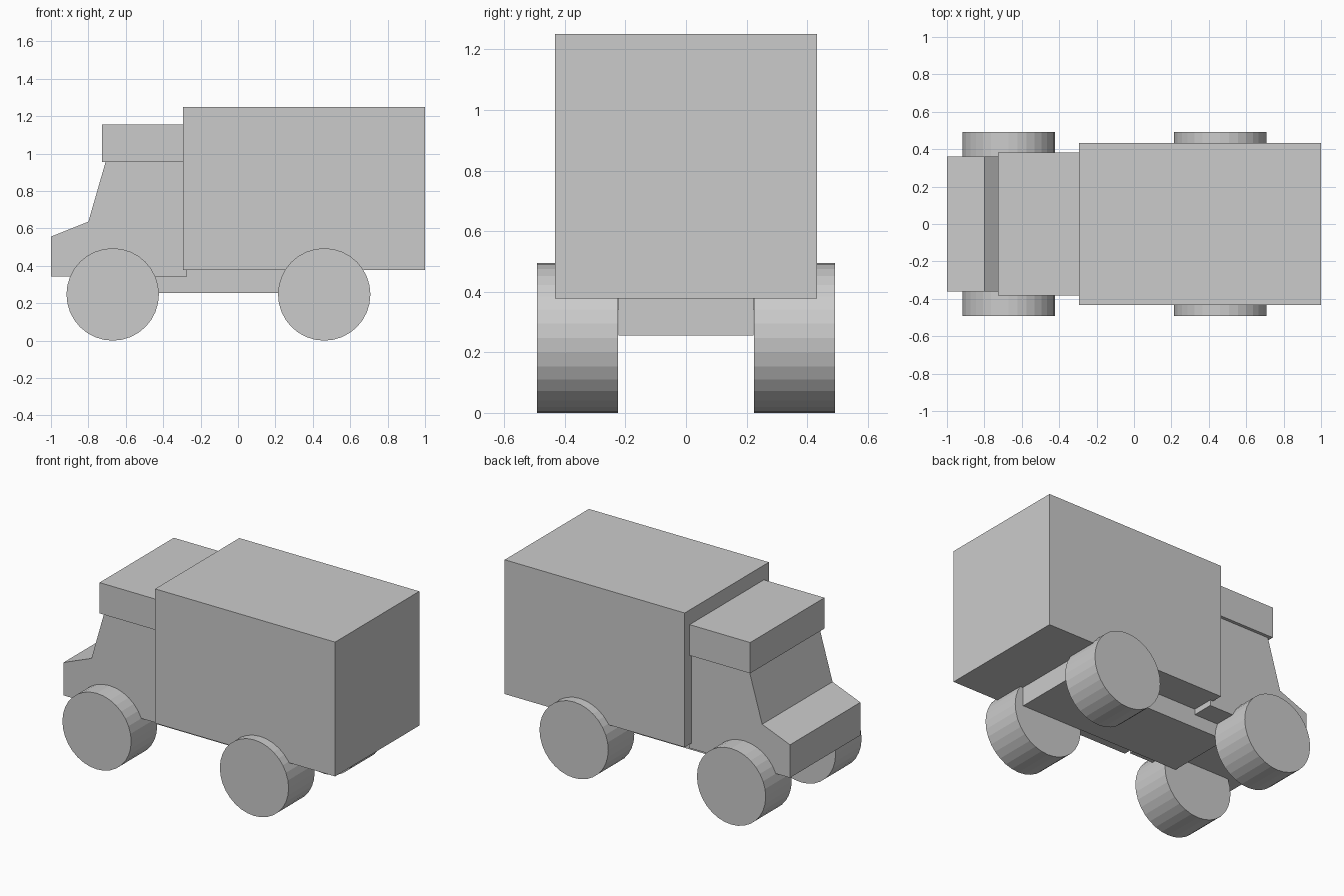
import bpy, bmesh, math

if "Cube" in bpy.data.objects:
    bpy.data.objects.remove(bpy.data.objects["Cube"])


def finish(name, bm):
    bmesh.ops.recalc_face_normals(bm, faces=bm.faces)
    mesh = bpy.data.meshes.new(name)
    bm.to_mesh(mesh)
    bm.free()
    obj = bpy.data.objects.new(name, mesh)
    bpy.context.collection.objects.link(obj)
    return obj


def extrude_profile(name, points, half_width):
    """Side profile in x/z, extruded symmetrically along y."""
    bm = bmesh.new()
    face = bm.faces.new([bm.verts.new((x, -half_width, z)) for x, z in points])
    new = bmesh.ops.extrude_face_region(bm, geom=[face], use_keep_orig=True)["geom"]
    verts = [v for v in new if isinstance(v, bmesh.types.BMVert)]
    bmesh.ops.translate(bm, verts=verts, vec=(0, 2 * half_width, 0))
    return finish(name, bm)


def block(name, x0, x1, z0, z1, half_width):
    return extrude_profile(name, [(x0, z0), (x1, z0), (x1, z1), (x0, z1)], half_width)


def wheel(name, x, y):
    bpy.ops.mesh.primitive_cylinder_add(vertices=32, radius=WHEEL_R, depth=WHEEL_W,
                                        location=(x, y, WHEEL_R),
                                        rotation=(math.pi / 2, 0, 0))
    bpy.context.object.name = name


WHEEL_R, WHEEL_W = 0.247, 0.267

# Cargo box and chassis
block("cargo_box", -0.293, 1.0, 0.378, 1.25, 0.432)
block("chassis", -0.50, 0.65, 0.255, 0.39, 0.222)

# Cab with sloped bonnet and windscreen, plus overhanging roof
extrude_profile("cab", [(-1.0, 0.342), (-0.273, 0.342), (-0.273, 0.955),
                        (-0.708, 0.955), (-0.80, 0.636), (-1.0, 0.556)], 0.361)
block("cab_roof", -0.728, -0.273, 0.955, 1.155, 0.381)

# Four wheels
for axle, x in (("front", -0.67), ("rear", 0.461)):
    for side, s in (("left", 1), ("right", -1)):
        wheel(f"{axle}_{side}_wheel", x, s * (0.492 - WHEEL_W / 2))
